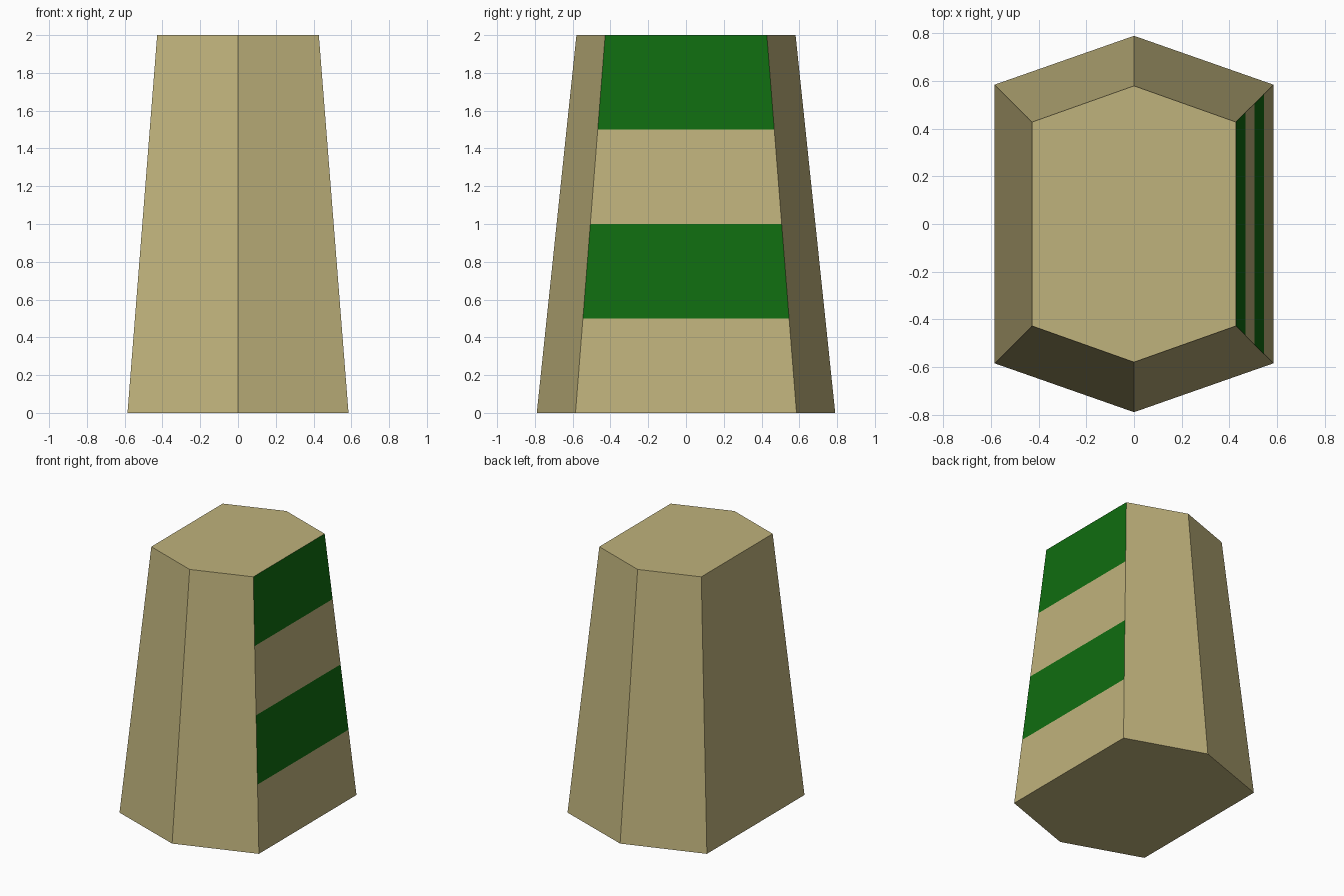
import bpy, bmesh

cube = bpy.data.objects.get("Cube")
if cube:
    bpy.data.objects.remove(cube, do_unlink=True)


def make_material(name, colour):
    mat = bpy.data.materials.new(name)
    mat.use_nodes = True
    mat.diffuse_color = colour
    mat.node_tree.nodes["Principled BSDF"].inputs["Base Color"].default_value = colour
    return mat


def hexagon(bm, side, point, z):
    """Elongated hexagon with points at front and back."""
    outline = [(0, -point), (side, -side), (side, side),
               (0, point), (-side, side), (-side, -side)]
    return [bm.verts.new((x, y, z)) for x, y in outline]


# Tapered six-sided body
bm = bmesh.new()
base = hexagon(bm, 0.585, 0.79, 0)
top = hexagon(bm, 0.428, 0.58, 2)
bm.faces.new(base[::-1])
bm.faces.new(top)
for i in range(6):
    j = (i + 1) % 6
    bm.faces.new((base[i], base[j], top[j], top[i]))
bm.normal_update()

# Cut the left face into four equal bands
for height in (0.5, 1.0, 1.5):
    side_faces = [f for f in bm.faces if f.normal.x > 0.9]
    geom = side_faces + list({e for f in side_faces for e in f.edges})
    bmesh.ops.bisect_plane(bm, geom=geom, plane_co=(0, 0, height), plane_no=(0, 0, 1))
    bm.normal_update()

# Paint alternate bands green
for face in bm.faces:
    band = int(face.calc_center_median().z / 0.5)
    face.material_index = int(face.normal.x > 0.9 and band % 2 == 1)

mesh = bpy.data.meshes.new("tapered_body")
bm.to_mesh(mesh)
bm.free()
mesh.materials.append(make_material("sand", (0.52, 0.445, 0.20, 1)))
mesh.materials.append(make_material("green", (0.005, 0.15, 0.005, 1)))
body = bpy.data.objects.new("tapered_body", mesh)
bpy.context.collection.objects.link(body)
